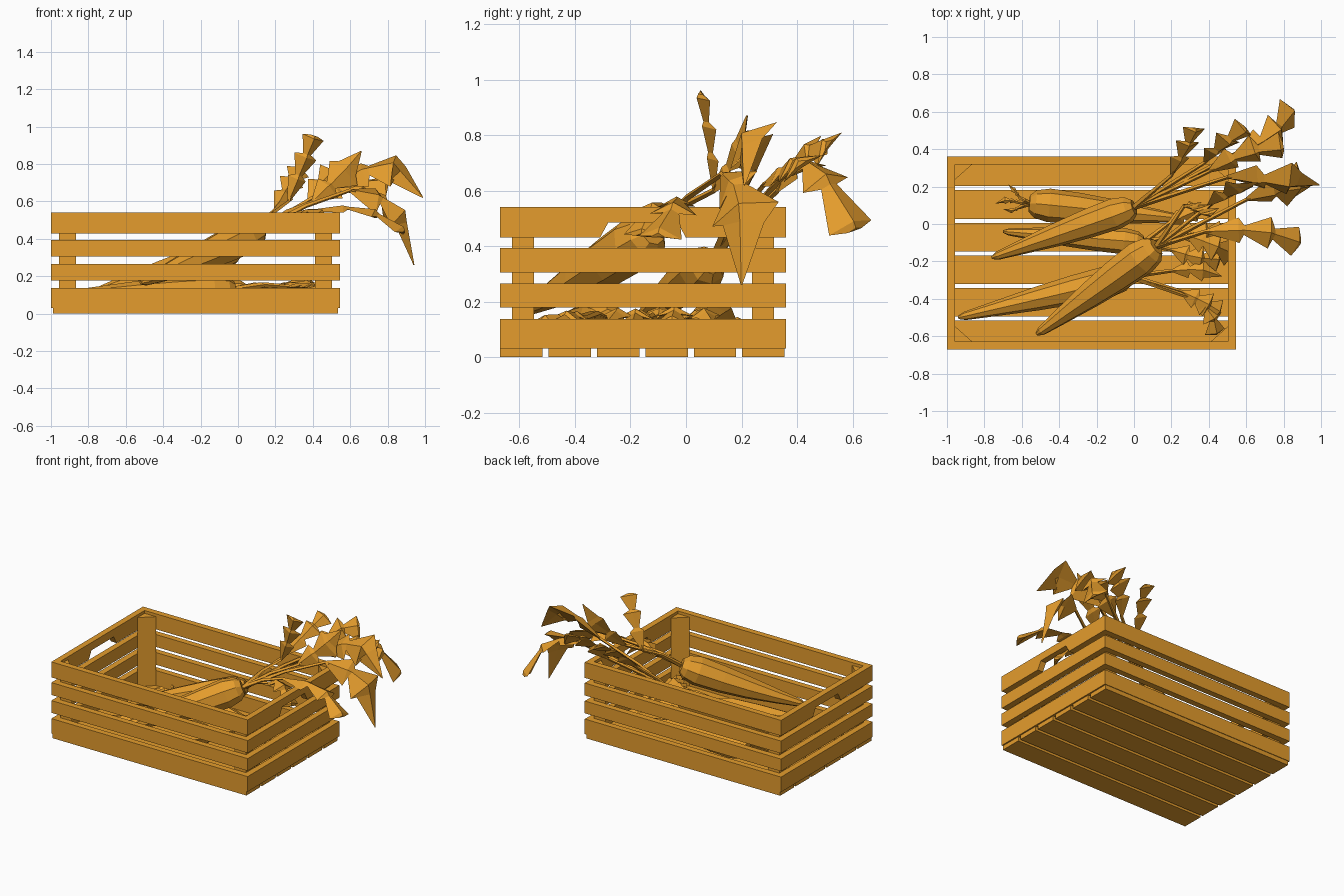
import bpy, bmesh, math
from mathutils import Vector

cube = bpy.data.objects.get("Cube")
if cube:
    bpy.data.objects.remove(cube, do_unlink=True)

ochre = bpy.data.materials.new("warm_ochre")
ochre.use_nodes = True
COLOUR = (0.78, 0.335, 0.026, 1)
ochre.diffuse_color = COLOUR
ochre.node_tree.nodes["Principled BSDF"].inputs["Base Color"].default_value = COLOUR


def finish(name, bm):
    bmesh.ops.recalc_face_normals(bm, faces=bm.faces)
    mesh = bpy.data.meshes.new(name)
    bm.to_mesh(mesh)
    bm.free()
    mesh.materials.append(ochre)
    obj = bpy.data.objects.new(name, mesh)
    bpy.context.collection.objects.link(obj)


def prism(name, outline, offset):
    """Extrude a flat outline along an offset."""
    bm = bmesh.new()
    face = bm.faces.new([bm.verts.new(p) for p in outline])
    out = bmesh.ops.extrude_face_region(bm, geom=[face])
    moved = [v for v in out["geom"] if isinstance(v, bmesh.types.BMVert)]
    bmesh.ops.translate(bm, verts=moved, vec=offset)
    finish(name, bm)


def box(name, x0, x1, y0, y1, z0, z1):
    base = [(x0, y0, z0), (x1, y0, z0), (x1, y1, z0), (x0, y1, z0)]
    prism(name, base, (0, 0, z1 - z0))


FLAT = (0.3, 0, 1)


def sweep(bm, path, widths, heights, sides, fold=0, up=FLAT):
    """Loft elliptical rings along a path; fold droops the ring's sides."""
    rings = []
    for i, p in enumerate(path):
        ahead = path[min(i + 1, len(path) - 1)] - path[max(i - 1, 0)]
        side = ahead.cross(Vector(up)).normalized()
        top = side.cross(ahead).normalized()
        ring = []
        for k in range(sides):
            a = math.tau * k / sides
            c, s = math.cos(a), math.sin(a)
            ring.append(bm.verts.new(p + side * c * widths[i]
                        + top * (s * heights[i] - fold * abs(c) * widths[i])))
        rings.append(ring)
    for r, q in zip(rings, rings[1:]):
        for k in range(sides):
            n = (k + 1) % sides
            bm.faces.new((r[k], r[n], q[n], q[k]))
    bm.faces.new(rings[0])
    bm.faces.new(rings[-1][::-1])


# Crate
X0, X1, Y0, Y1, T = -1.0, 0.545, -0.67, 0.36, 0.043
for i in range(6):
    y = Y0 + i * 0.1745
    box(f"floor_plank_{i}", X0 + 0.01, X1 - 0.01, y, y + 0.153, 0, 0.03)

ROWS = [(0.03, 0.137), (0.178, 0.265), (0.305, 0.393), (0.43, 0.54)]
for i, (z0, z1) in enumerate(ROWS):
    box(f"front_slat_{i}", X0 + T, X1 - T, Y0, Y0 + T, z0, z1)
    box(f"back_slat_{i}", X0 + T, X1 - T, Y1 - T, Y1, z0, z1)
    for side, x in (("right", X0), ("left", X1 - T)):
        outline = [(Y0, z0), (Y1, z0), (Y1, z1), (Y0, z1)]
        if i == 3:  # hand hold cut into the top slat
            outline[1:1] = [(-0.31, z0), (-0.28, 0.485), (-0.03, 0.485), (0, z0)]
        prism(f"{side}_end_slat_{i}", [(x, y, z) for y, z in outline], (T, 0, 0))

# Triangular corner posts
for x, dx in ((X0 + T, 0.09), (X1 - T, -0.09)):
    for y, dy in ((Y0 + T, 0.08), (Y1 - T, -0.08)):
        name = ("right" if dx > 0 else "left") + ("_front" if dy > 0 else "_back")
        prism(name + "_post", [(x, y, 0.03), (x + dx, y, 0.03), (x, y + dy, 0.03)],
              (0, 0, 0.49))

# Position and relative width along a root and the two kinds of leaf
ROOT = [(0, 0.5), (0.04, 0.82), (0.13, 1), (0.33, 0.92), (0.55, 0.74),
        (0.78, 0.48), (0.96, 0.27), (1, 0.1)]
POINTED = [(0, 0.1), (0.28, 0.75), (0.33, 0.3), (0.58, 1), (0.66, 0.6), (1, 0.02)]
BLUNT = [(0, 0.1), (0.3, 0.8), (0.35, 0.3), (0.62, 1), (0.67, 0.35),
         (0.96, 0.95), (1, 0.3)]


def carrot(name, head, tip, radius, sag=0):
    head, tip = Vector(head), Vector(tip)
    path = [head.lerp(tip, t) - Vector((0, 0, sag * math.sin(t * math.pi)))
            for t, _ in ROOT]
    r = [radius * f for _, f in ROOT]
    bm = bmesh.new()
    sweep(bm, path, r, r, 8)
    finish(name, bm)


def greens(name, head, leaves):
    """Stems from a carrot head, each ending in a jagged folded leaf."""
    bm = bmesh.new()
    head = Vector(head)
    for base, bend, tip, w, blade, up in leaves:
        base, bend, tip = Vector(base), Vector(bend), Vector(tip)
        mid = head.lerp(base, 0.5) + Vector((0, 0, 0.02))
        r = [0.016, 0.012, 0.01, 0.006]
        sweep(bm, [head, mid, base, base.lerp(bend, 0.3)], r, r, 4)
        path = [base.lerp(bend, t * 2) if t < 0.5 else bend.lerp(tip, t * 2 - 1)
                for t, _ in blade]
        sweep(bm, path, [w * f for _, f in blade],
              [0.2 * w * f + 0.003 for _, f in blade], 4, 0.3, up)
    finish(name, bm)


# Two carrots propped on the pile
A = (0.0, 0.09, 0.34)
carrot("back_propped_carrot", A, (-0.76, -0.18, 0.12), 0.085)
greens("back_propped_greens", A, [
    ((0.55, 0.38, 0.68), (0.75, 0.47, 0.7), (0.85, 0.61, 0.46), 0.095, BLUNT, (0.8, 0.2, 0.6)),
    ((0.5, 0.25, 0.68), (0.8, 0.22, 0.82), (0.99, 0.21, 0.62), 0.12, POINTED, (0, -1, 1)),
    ((0.38, 0.33, 0.6), (0.48, 0.42, 0.75), (0.6, 0.51, 0.77), 0.09, BLUNT, (0.5, -0.6, 0.8)),
    ((0.2, 0.26, 0.56), (0.28, 0.4, 0.7), (0.33, 0.51, 0.78), 0.07, BLUNT, (0.3, -0.6, 0.7)),
    ((0.4, 0.28, 0.62), (0.6, 0.38, 0.7), (0.8, 0.41, 0.7), 0.09, BLUNT, (0, -0.7, 1))])

B = (0.12, -0.12, 0.45)
carrot("front_propped_carrot", B, (-0.52, -0.59, 0.165), 0.098, 0.01)
greens("front_propped_greens", B, [
    ((0.6, 0.13, 0.66), (0.86, 0.2, 0.59), (0.94, 0.2, 0.26), 0.13, POINTED, (0.9, -0.3, 0.3)),
    ((0.38, -0.04, 0.55), (0.68, -0.03, 0.57), (0.89, -0.1, 0.44), 0.085, BLUNT, FLAT),
    ((0.27, 0.1, 0.6), (0.35, 0.08, 0.8), (0.41, 0.05, 0.95), 0.065, BLUNT, (0.3, -1, 0)),
    ((0.4, 0.1, 0.6), (0.55, 0.18, 0.74), (0.66, 0.22, 0.87), 0.1, POINTED, (0.4, -0.7, 0.6)),
    ((0.28, -0.06, 0.5), (0.42, -0.11, 0.57), (0.53, -0.16, 0.44), 0.08, BLUNT, FLAT)])

# Three carrots lying on the floor
C = (-0.56, 0.11, 0.12)
carrot("back_floor_carrot", C, (0.25, 0.03, 0.08), 0.09)
greens("back_floor_greens", C, [
    ((-0.61, 0.14, 0.13), (-0.64, 0.18, 0.14), (-0.67, 0.21, 0.13), 0.015, POINTED, FLAT),
    ((-0.63, 0.12, 0.13), (-0.68, 0.13, 0.14), (-0.74, 0.11, 0.12), 0.02, POINTED, FLAT),
    ((-0.61, 0.09, 0.12), (-0.65, 0.07, 0.12), (-0.7, 0.08, 0.1), 0.015, POINTED, FLAT)])

D = (-0.02, -0.28, 0.13)
carrot("front_floor_carrot", D, (-0.94, -0.5, 0.1), 0.085)
greens("front_floor_greens", D, [
    ((0.25, -0.36, 0.14), (0.38, -0.42, 0.16), (0.46, -0.47, 0.12), 0.07, BLUNT, FLAT),
    ((0.32, -0.4, 0.14), (0.42, -0.48, 0.15), (0.44, -0.59, 0.1), 0.06, BLUNT, FLAT),
    ((0.2, -0.25, 0.14), (0.35, -0.24, 0.17), (0.47, -0.28, 0.13), 0.06, POINTED, FLAT)])

E = (0.05, -0.1, 0.12)
carrot("middle_floor_carrot", E, (-0.7, -0.04, 0.08), 0.07)
greens("middle_floor_greens", E, [
    ((0.2, -0.14, 0.14), (0.33, -0.18, 0.17), (0.46, -0.19, 0.12), 0.07, BLUNT, FLAT),
    ((0.22, -0.06, 0.15), (0.36, -0.04, 0.18), (0.47, -0.05, 0.13), 0.07, BLUNT, FLAT),
    ((0.18, 0.0, 0.14), (0.3, 0.06, 0.17), (0.42, 0.1, 0.12), 0.06, POINTED, FLAT)])
